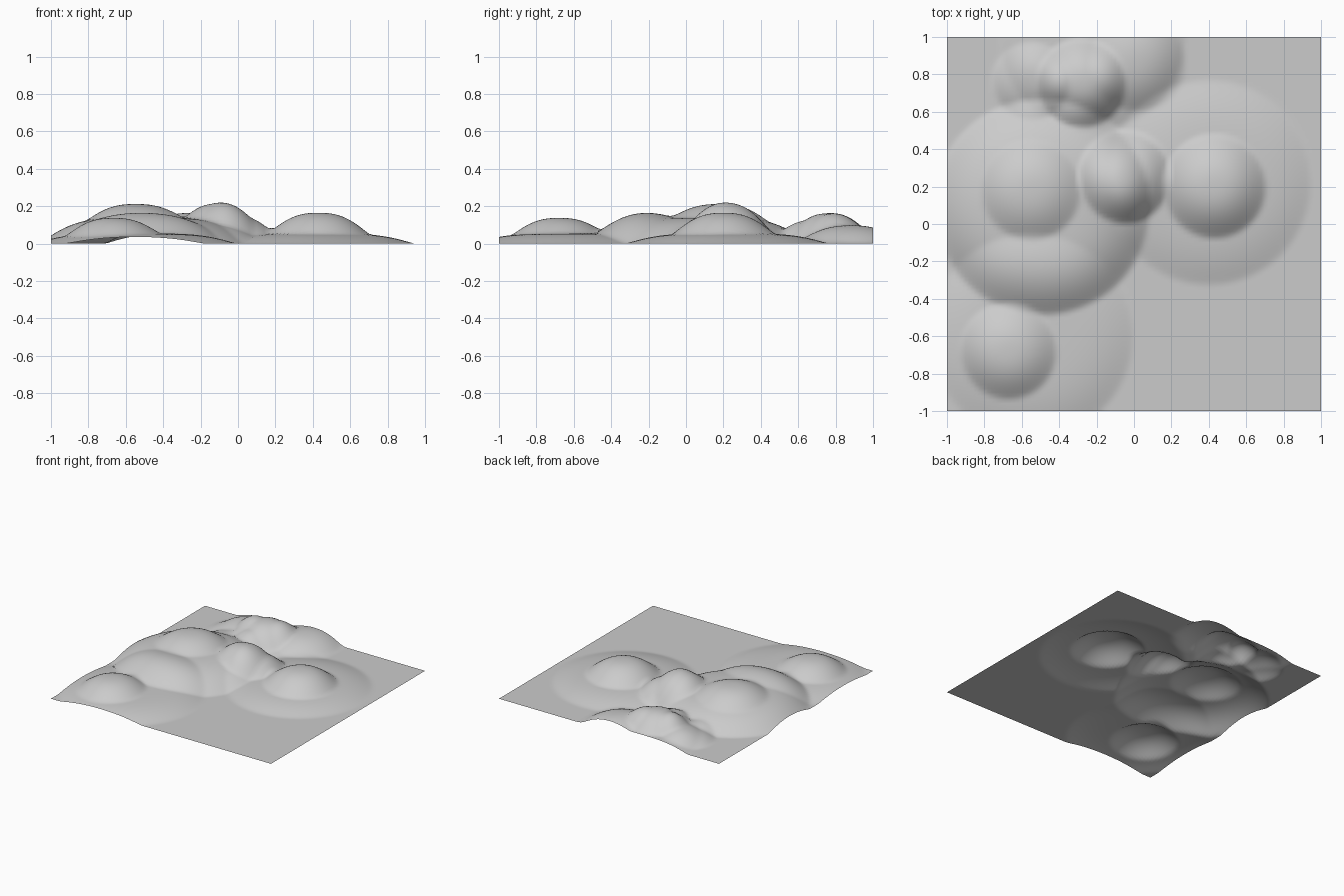
import bpy

# Broad mounds and the small knolls on top: x, y, radius, height, flatness
HILLS = [
    (0.40, 0.22, 0.55, 0.055, 4.0),    # right mound
    (0.43, 0.20, 0.28, 0.110, 2.5),
    (-0.49, 0.09, 0.58, 0.140, 4.0),   # main mound
    (-0.55, 0.18, 0.27, 0.072, 2.5),
    (-0.55, -0.60, 0.55, 0.055, 4.0),  # front left mound
    (-0.67, -0.68, 0.26, 0.083, 2.5),
    (-0.05, 0.25, 0.25, 0.115, 2.5),   # middle knoll
    (-0.22, 1.00, 0.50, 0.052, 4.0),   # back mound
    (-0.28, 0.75, 0.24, 0.115, 2.5),
    (0.02, 0.86, 0.26, 0.050, 2.5),
    (-0.55, 0.76, 0.21, 0.060, 2.5),
]


def ground_height(x, y):
    z = 0.0
    for cx, cy, radius, height, flat in HILLS:
        t = ((x - cx) ** 2 + (y - cy) ** 2) ** 0.5 / radius
        if t < 1.0:
            z += height * (1.0 - t ** flat) ** 1.3
    return z


# Open terrain sheet, displaced by the hills
bpy.ops.mesh.primitive_grid_add(x_subdivisions=100, y_subdivisions=100, size=2)
terrain = bpy.context.object
terrain.name = "hilly_terrain"
for v in terrain.data.vertices:
    v.co.z = ground_height(v.co.x, v.co.y)
bpy.ops.object.shade_smooth()

# Plain grey
grey = bpy.data.materials.new("plain_grey")
grey.diffuse_color = (0.6, 0.6, 0.6, 1.0)
terrain.data.materials.append(grey)
